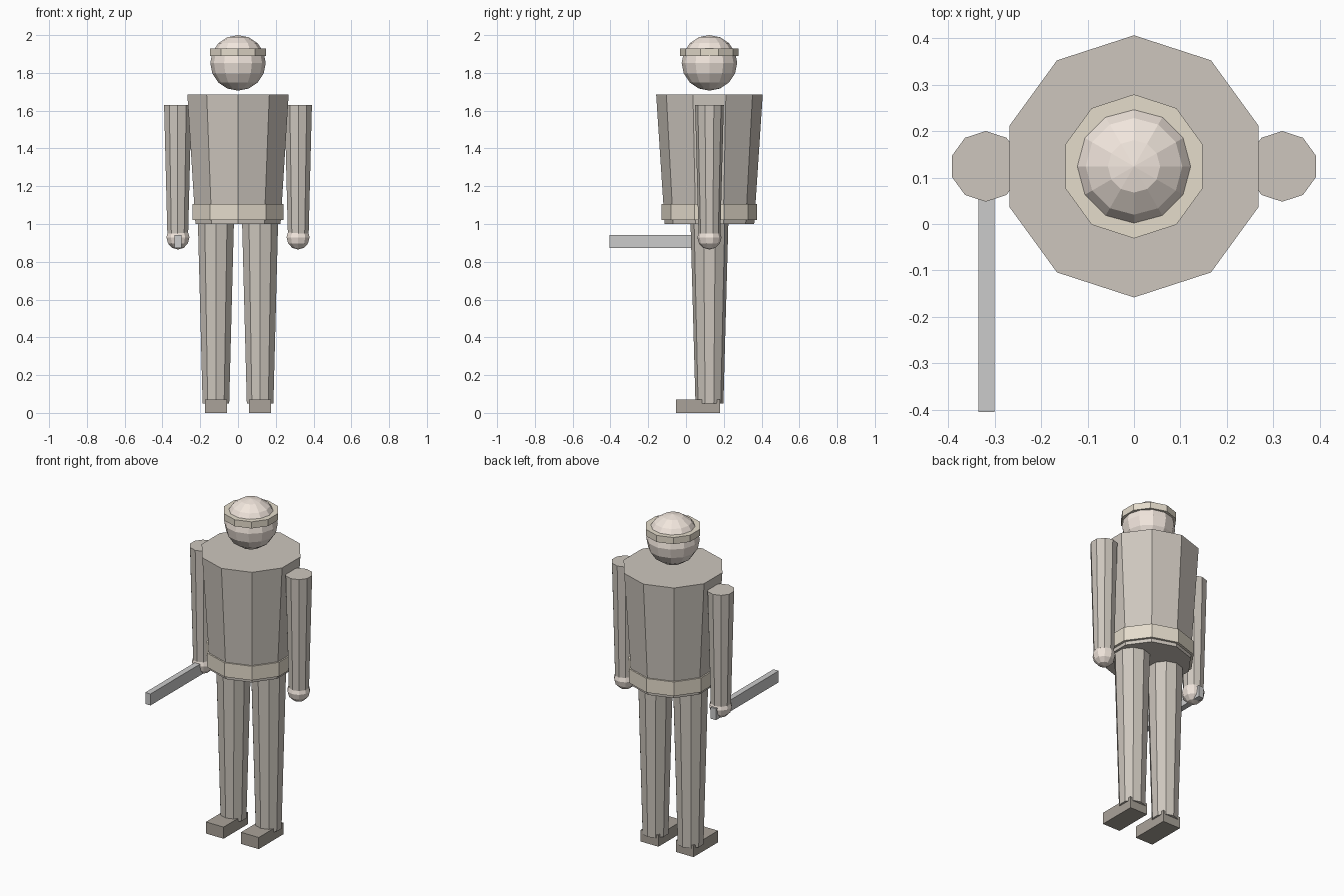
import bpy, bmesh
from mathutils import Matrix

if "Cube" in bpy.data.objects:
    bpy.data.objects.remove(bpy.data.objects["Cube"])

Y = 0.124  # depth of the body axis


def colour(name, r, g, b):
    m = bpy.data.materials.new(name)
    m.diffuse_color = (r, g, b, 1)
    m.use_nodes = True
    m.node_tree.nodes["Principled BSDF"].inputs["Base Color"].default_value = m.diffuse_color
    return m


cloth = colour("cloth", 0.61, 0.565, 0.51)
trim = colour("trim", 0.78, 0.715, 0.60)
skin = colour("skin", 0.88, 0.79, 0.72)
leather = colour("leather", 0.40, 0.365, 0.32)


def finish(bm, name, mat):
    me = bpy.data.meshes.new(name)
    bm.to_mesh(me)
    bm.free()
    if mat:
        me.materials.append(mat)
    ob = bpy.data.objects.new(name, me)
    bpy.context.collection.objects.link(ob)
    return ob


def taper(name, x, z0, z1, r0, r1, mat):
    """Ten-sided tapered column from z0 to z1."""
    bm = bmesh.new()
    bmesh.ops.create_cone(bm, cap_ends=True, segments=10, radius1=r0, radius2=r1,
                          depth=z1 - z0, matrix=Matrix.Translation((x, Y, (z0 + z1) / 2)))
    return finish(bm, name, mat)


def ball(name, x, z, r, segs, rings, mat):
    bm = bmesh.new()
    bmesh.ops.create_uvsphere(bm, u_segments=segs, v_segments=rings, radius=r,
                              matrix=Matrix.Translation((x, Y, z)))
    return finish(bm, name, mat)


def box(name, lo, hi, mat):
    bm = bmesh.new()
    mid = [(a + b) / 2 for a, b in zip(lo, hi)]
    size = [b - a for a, b in zip(lo, hi)]
    bmesh.ops.create_cube(bm, size=1, matrix=Matrix.Translation(mid) @ Matrix.Diagonal((*size, 1)))
    return finish(bm, name, mat)


# Torso, belt, head and headband
taper("torso", 0, 1.0, 1.685, 0.237, 0.282, cloth)
taper("belt", 0, 1.02, 1.105, 0.253, 0.253, trim)
ball("head", 0, 1.853, 0.147, 12, 8, skin)
taper("headband", 0, 1.89, 1.93, 0.155, 0.155, trim)

# Limbs on both sides
for side, s in (("left", 1), ("right", -1)):
    taper(f"{side}_arm", s * 0.319, 0.95, 1.63, 0.058, 0.076, cloth)
    ball(f"{side}_hand", s * 0.318, 0.929, 0.064, 10, 6, skin)
    taper(f"{side}_leg", s * 0.117, 0.05, 1.0, 0.074, 0.10, cloth)
    box(f"{side}_foot", (s * 0.117 - 0.059, -0.054, 0), (s * 0.117 + 0.059, 0.18, 0.07), leather)

# Flat stick held forward in the right hand
box("blade", (-0.335, -0.405, 0.873), (-0.300, 0.193, 0.942), None)
